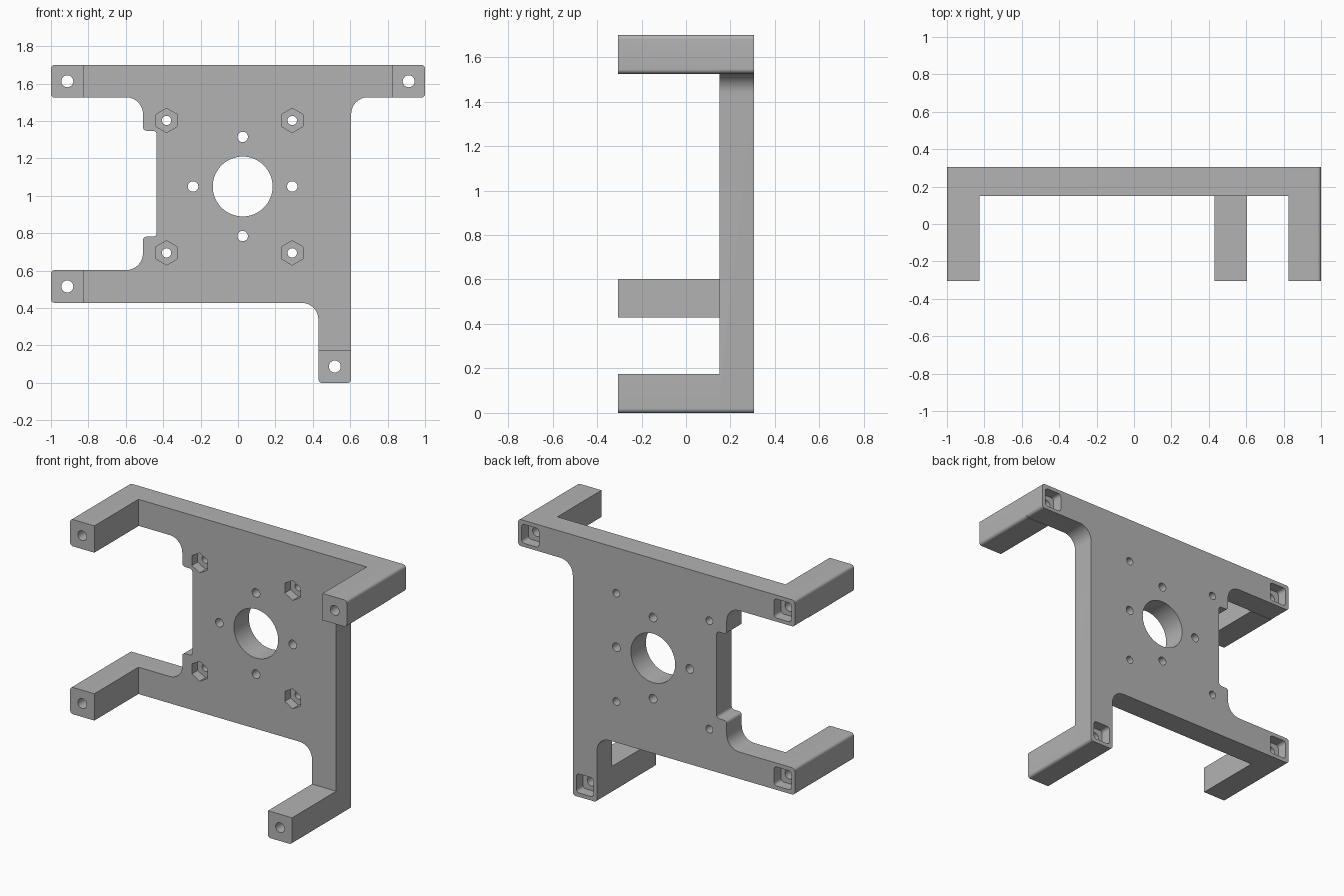
import bpy, bmesh, math
from mathutils import Vector

cube = bpy.data.objects.get("Cube")
if cube:
    bpy.data.objects.remove(cube, do_unlink=True)

grey = bpy.data.materials.new("matte grey")
grey.use_nodes = True
colour = (0.45, 0.45, 0.45, 1)
grey.diffuse_color = colour
grey.node_tree.nodes["Principled BSDF"].inputs["Base Color"].default_value = colour

FRONT, INNER, BACK = -0.305, 0.15, 0.305
TOP, SMALL, LARGE = 1.7, 0.02, 0.09


def rounded(corners, steps=8):
    """Outline from (x, z, radius) corners, each rounded by an arc."""
    pts = []
    for i, (x, z, r) in enumerate(corners):
        p = Vector((x, z))
        if r == 0:
            pts.append(p)
            continue
        a = (Vector(corners[i - 1][:2]) - p).normalized()
        b = (Vector(corners[(i + 1) % len(corners)][:2]) - p).normalized()
        for k in range(steps + 1):
            t = k / steps * math.pi / 2
            pts.append(p + a * r * (1 - math.sin(t)) + b * r * (1 - math.cos(t)))
    return pts


def ring(x, z, r, sides):
    turn = [math.pi / 2 + math.tau * k / sides for k in range(sides)]
    return [Vector((x + r * math.cos(t), z + r * math.sin(t))) for t in turn]


def square(x, z, half, radii):
    signs = ((-1, 1), (1, 1), (1, -1), (-1, -1))
    return rounded([(x + sx * half, z + sz * half, r) for (sx, sz), r in zip(signs, radii)])


def prisms(name, parts):
    """One object holding outlines extruded along y: (outline, y0, y1)."""
    bm = bmesh.new()
    for outline, y0, y1 in parts:
        face = bm.faces.new([bm.verts.new((p.x, y0, p.y)) for p in outline])
        out = bmesh.ops.extrude_face_region(bm, geom=[face])
        verts = [v for v in out["geom"] if isinstance(v, bmesh.types.BMVert)]
        bmesh.ops.translate(bm, vec=(0, y1 - y0, 0), verts=verts)
    bmesh.ops.recalc_face_normals(bm, faces=bm.faces)
    mesh = bpy.data.meshes.new(name)
    bm.to_mesh(mesh)
    bm.free()
    mesh.materials.append(grey)
    obj = bpy.data.objects.new(name, mesh)
    bpy.context.collection.objects.link(obj)
    return obj


def combine(target, tool, operation):
    mod = target.modifiers.new(tool.name, "BOOLEAN")
    mod.operation, mod.solver, mod.object = operation, "EXACT", tool
    bpy.ops.object.modifier_apply(modifier=mod.name)
    bpy.data.objects.remove(tool, do_unlink=True)


# Back plate with its four arms and the notch on one side
plate = rounded([
    (-1, TOP, SMALL), (1, TOP, SMALL), (1, 1.527, SMALL), (0.605, 1.527, LARGE),
    (0.605, 0, SMALL), (0.43, 0, SMALL), (0.43, 0.428, LARGE), (-1, 0.428, SMALL),
    (-1, 0.603, SMALL), (-0.508, 0.603, LARGE), (-0.508, 0.782, SMALL),
    (-0.435, 0.782, SMALL), (-0.435, 1.348, SMALL), (-0.508, 1.348, SMALL),
    (-0.508, 1.527, LARGE), (-1, 1.527, SMALL)])
frame = prisms("mounting_frame", [(plate, INNER, BACK)])
bpy.context.view_layer.objects.active = frame
frame.select_set(True)

# Square legs, rounded only on the corners at the arm ends
half = 0.0875
left, right, low = (SMALL, 0, 0, SMALL), (0, SMALL, SMALL, 0), (0, 0, SMALL, SMALL)
legs = [(half - 1, TOP - half, left), (1 - half, TOP - half, right),
        (half - 1, 0.5155, left), (0.5175, half, low)]
combine(frame, prisms("legs", [(square(x, z, half, r), FRONT, INNER)
                               for x, z, r in legs]), "UNION")

# Through holes: centre bore, ring of four, nut bolts and leg screws
cx, cz, reach = 0.025, 1.05, 0.265
nuts = [(x, z) for x in (-0.382, 0.29) for z in (0.695, 1.403)]
ends = FRONT - 0.1, BACK + 0.1
holes = [ring(cx, cz, 0.16, 64)]
holes += [ring(cx + dx * reach, cz + dz * reach, 0.028, 24)
          for dx, dz in ((1, 0), (-1, 0), (0, 1), (0, -1))]
holes += [ring(x, z, 0.025, 24) for x, z in nuts]
holes += [ring(x, z, 0.032, 24) for x, z, _ in legs]
combine(frame, prisms("holes", [(h, *ends) for h in holes]), "DIFFERENCE")

# Hexagonal nut recesses in front, square screw pockets behind
recesses = [(ring(x, z, 0.065, 6), INNER - 0.05, INNER + 0.06) for x, z in nuts]
recesses += [(square(x, z, 0.062, (SMALL,) * 4), BACK - 0.07, BACK + 0.05)
             for x, z, _ in legs]
combine(frame, prisms("recesses", recesses), "DIFFERENCE")

bpy.ops.object.shade_smooth_by_angle(angle=math.radians(30))
